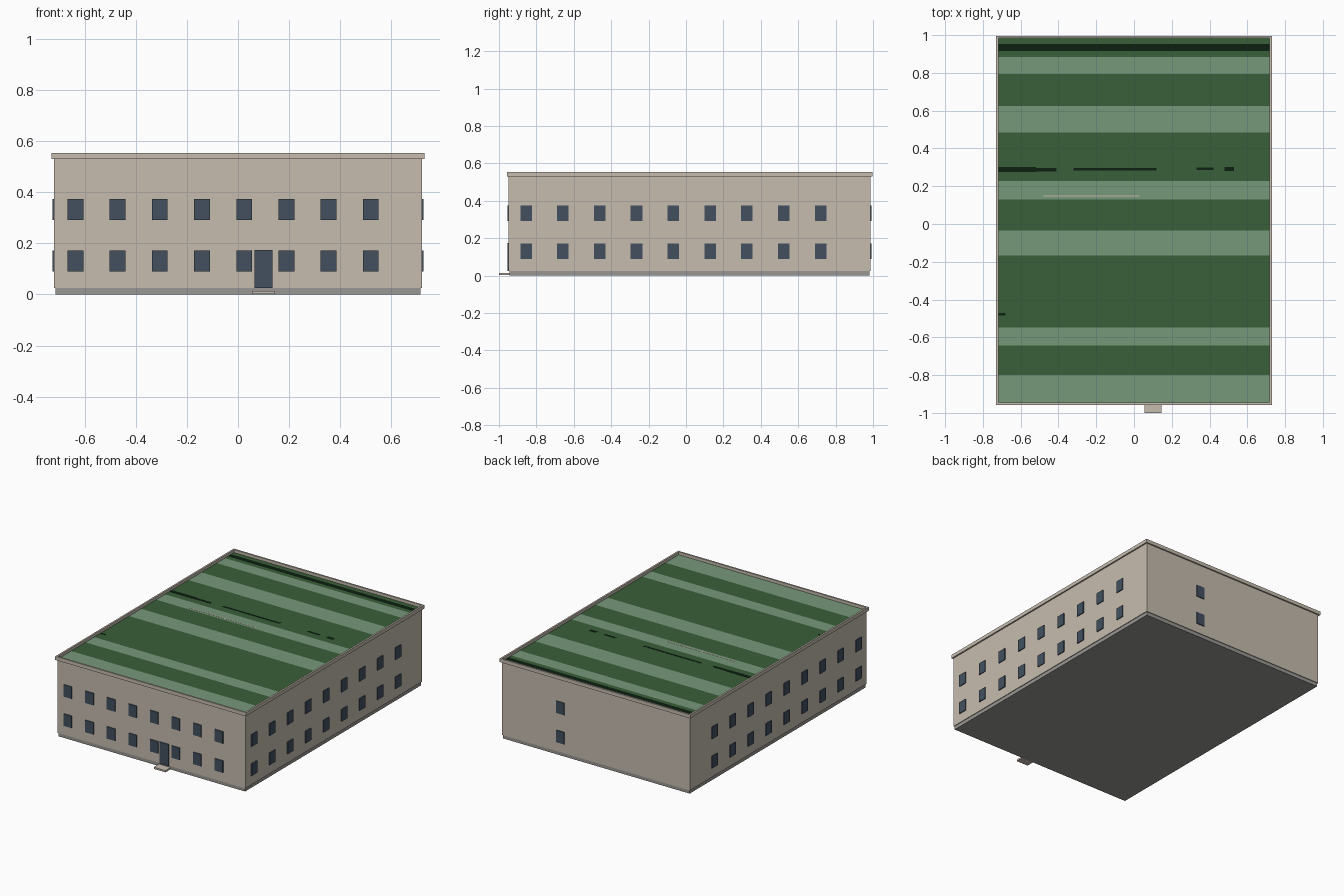
import bpy, bmesh

if "Cube" in bpy.data.objects:
    bpy.data.objects.remove(bpy.data.objects["Cube"])


def material(name, r, g, b):
    lin = [((c / 255 + 0.055) / 1.055) ** 2.4 if c > 10 else c / 255 / 12.92 for c in (r, g, b)]
    m = bpy.data.materials.new(name)
    m.diffuse_color = (*lin, 1)
    m.use_nodes = True
    m.node_tree.nodes["Principled BSDF"].inputs["Base Color"].default_value = m.diffuse_color
    return m


BEIGE = material("beige plaster", 198, 188, 175)
GREY = material("grey plinth", 152, 151, 147)
GLASS = material("blue grey glass", 66, 80, 95)
LIGHT = material("light green roof", 118, 152, 122)
DARK = material("dark green roof", 58, 95, 58)
BLACK = material("black green roof", 12, 32, 16)


def finish(name, bm, mats):
    me = bpy.data.meshes.new(name)
    bm.to_mesh(me)
    bm.free()
    for m in mats:
        me.materials.append(m)
    ob = bpy.data.objects.new(name, me)
    bpy.context.collection.objects.link(ob)
    return ob


def add_box(bm, x0, x1, y0, y1, z0, z1):
    vs = bmesh.ops.create_cube(bm, size=1)["verts"]
    for v in vs:
        v.co = (x1 if v.co.x > 0 else x0, y1 if v.co.y > 0 else y0, z1 if v.co.z > 0 else z0)


def boxes(name, mat, *dims):
    bm = bmesh.new()
    for d in dims:
        add_box(bm, *d)
    return finish(name, bm, [mat])


X, Y0, Y1 = 0.72, -0.948, 0.986     # wall faces
OX, OY0, OY1 = 0.73, -0.957, 0.996  # parapet outside
ROOF, TOP, RIM = 0.535, 0.555, 0.012

# Walls, plinth and entrance step
boxes("walls", BEIGE, (-X, X, Y0, Y1, 0.025, 0.53))
boxes("plinth", GREY, (-X + 0.005, X - 0.005, Y0 + 0.005, Y1 - 0.005, 0, 0.025))
boxes("entrance_step", BEIGE, (0.055, 0.145, -1.0, Y0 + 0.005, 0.002, 0.014))

# Parapet ring
bm = bmesh.new()
rings = []
for inset, z in ((0, 0.53), (0, TOP), (RIM, TOP), (RIM, 0.53)):
    x, a, b = OX - inset, OY0 + inset, OY1 - inset
    rings.append([bm.verts.new(p) for p in ((-x, a, z), (x, a, z), (x, b, z), (-x, b, z))])
for i in range(4):
    lo, hi = rings[i], rings[(i + 1) % 4]
    for j in range(4):
        k = (j + 1) % 4
        bm.faces.new((lo[j], lo[k], hi[k], hi[j]))
bmesh.ops.recalc_face_normals(bm, faces=bm.faces)
finish("parapet", bm, [BEIGE])

# Roof deck in striped bands: (end of band, material slot)
bands = [(-0.80, 0), (-0.643, 1), (-0.548, 0), (-0.167, 1), (-0.035, 0), (0.13, 1),
         (0.227, 0), (0.485, 1), (0.625, 0), (0.793, 1), (0.883, 0), (0.915, 1),
         (0.952, 2), (OY1 - RIM, 1)]
bm = bmesh.new()
rx, y = OX - RIM, OY0 + RIM


def roof_edge(y):
    return [bm.verts.new((-rx, y, ROOF)), bm.verts.new((rx, y, ROOF))]


prev = roof_edge(y)
for end, slot in bands:
    cur = roof_edge(end)
    bm.faces.new((prev[0], prev[1], cur[1], cur[0])).material_index = slot
    prev = cur
finish("roof_deck", bm, [LIGHT, DARK, BLACK])

# Thin dark and pale marks on the roof
z0, z1 = ROOF - 0.001, ROOF + 0.001
boxes("roof_dark_marks", BLACK,
      (-rx, -0.52, 0.275, 0.302, z0, z1), (-0.52, -0.41, 0.278, 0.297, z0, z1),
      (-0.32, 0.12, 0.283, 0.297, z0, z1), (0.33, 0.42, 0.285, 0.299, z0, z1),
      (0.48, 0.53, 0.28, 0.302, z0, z1), (-rx, -0.68, -0.485, -0.472, z0, z1))
boxes("roof_pale_mark", BEIGE, (-0.48, 0.03, 0.145, 0.152, z0, z1))

# Windows: two storeys on each side, thin plates
T, HW = 0.006, 0.031
FLOORS = ((0.089, 0.172), (0.291, 0.374))
front, back, right, left = [], [], [], []
for a, b in FLOORS:
    for i in range(8):
        c = -0.637 + i * 0.1653
        front.append((c - HW, c + HW, Y0 - T, Y0 + 0.002, a, b))
    for i in range(9):
        c = -0.855 + i * 0.1968
        right.append((X - 0.002, X + T, c - HW, c + HW, a, b))
        left.append((-X - T, -X + 0.002, c - HW, c + HW, a, b))
    back.append((0.27 - HW, 0.27 + HW, Y1 - 0.002, Y1 + T, a, b))
boxes("front_windows", GLASS, *front)
boxes("back_windows", GLASS, *back)
boxes("right_windows", GLASS, *right)
boxes("left_windows", GLASS, *left)
boxes("front_door", GLASS, (0.065, 0.135, Y0 - T, Y0 + 0.002, 0.025, 0.174))
